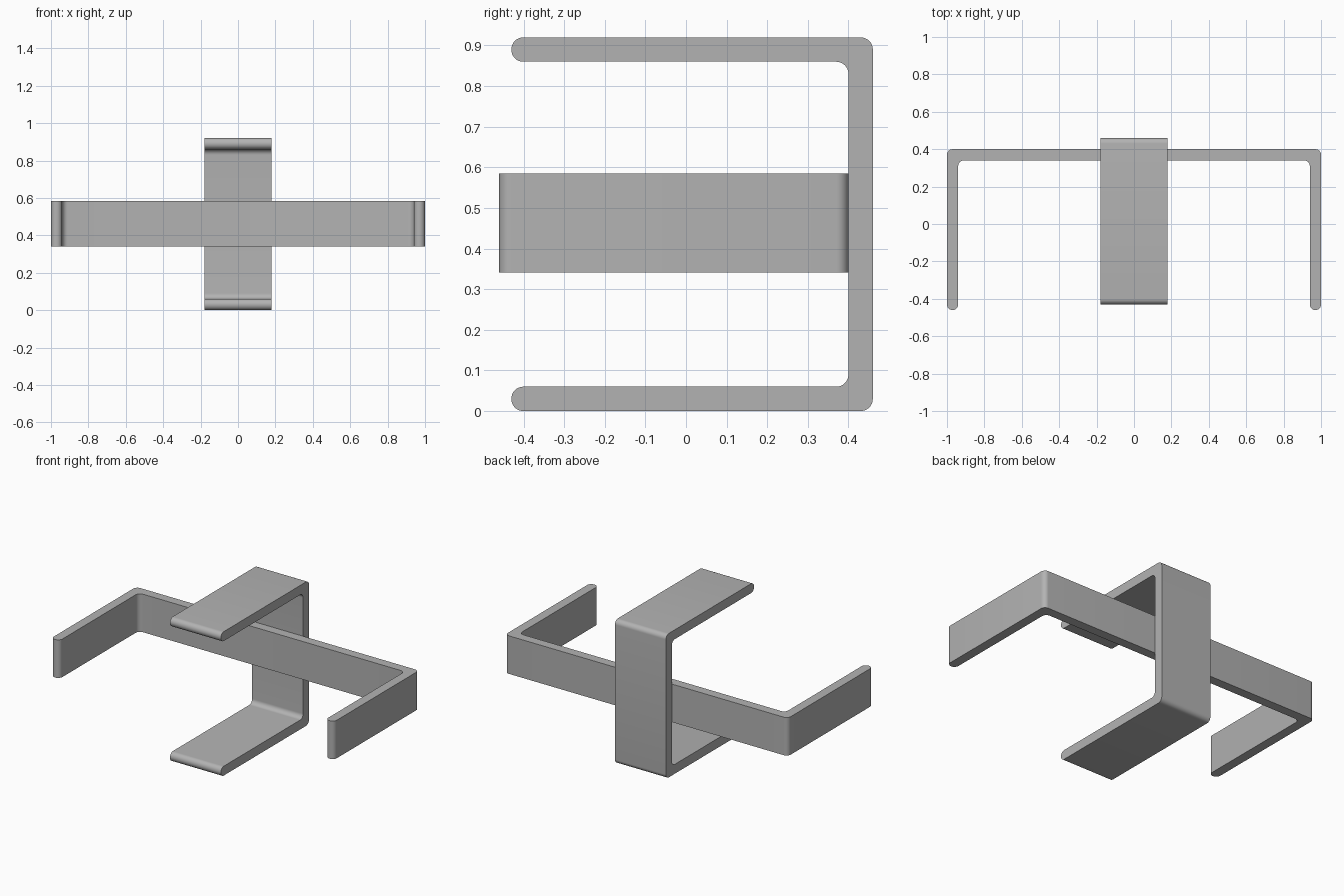
import bpy
import bmesh
import math
from mathutils import Vector, Matrix

cube = bpy.data.objects.get("Cube")
if cube:
    bpy.data.objects.remove(cube)

THICK = 0.06
STEPS = 8

grey = bpy.data.materials.new("plain_grey")
grey.use_nodes = True
grey.diffuse_color = (0.45, 0.45, 0.45, 1)
grey.node_tree.nodes["Principled BSDF"].inputs["Base Color"].default_value = grey.diffuse_color


def fillet(corners):
    """Round every right-angled corner (u, v, radius) of an outline."""
    points = []
    for i, (u, v, r) in enumerate(corners):
        p = Vector((u, v))
        to_prev = (Vector(corners[i - 1][:2]) - p).normalized()
        to_next = (Vector(corners[(i + 1) % len(corners)][:2]) - p).normalized()
        centre = p + r * (to_prev + to_next)
        for s in range(STEPS + 1):
            a = math.pi / 2 * s / STEPS
            points.append(centre - r * (math.cos(a) * to_next + math.sin(a) * to_prev))
    return points


def bracket(name, half_span, back, tip, width, matrix):
    """U-shaped strip: spans u, arms reach along v, extruded along w."""
    inner, bend, end = half_span - THICK, 0.03, 0.0295
    half = [(half_span, back, bend), (half_span, tip, end),
            (inner, tip, end), (inner, back - THICK, bend)]
    outline = half + [(-u, v, r) for u, v, r in reversed(half)]
    bm = bmesh.new()
    face = bm.faces.new([bm.verts.new((p.x, p.y, -width / 2)) for p in fillet(outline)])
    sides = bmesh.ops.extrude_face_region(bm, geom=[face], use_keep_orig=True)
    top = [g for g in sides["geom"] if isinstance(g, bmesh.types.BMVert)]
    bmesh.ops.translate(bm, verts=top, vec=(0, 0, width))
    bmesh.ops.transform(bm, matrix=matrix, verts=bm.verts)
    bmesh.ops.recalc_face_normals(bm, faces=bm.faces)
    mesh = bpy.data.meshes.new(name)
    bm.to_mesh(mesh)
    bm.free()
    mesh.materials.append(grey)
    obj = bpy.data.objects.new(name, mesh)
    bpy.context.collection.objects.link(obj)
    bpy.ops.object.select_all(action='DESELECT')
    obj.select_set(True)
    bpy.context.view_layer.objects.active = obj
    bpy.ops.object.shade_smooth_by_angle(angle=math.radians(30))


# Wide bracket lying flat, arms to the front
bracket("horizontal_bracket", 1.0, 0.40, -0.46, 0.243,
        Matrix.Translation((0, 0, 0.463)))

# Upright bracket behind it, turned a quarter about the arm direction
bracket("vertical_bracket", 0.46, 0.46, -0.43, 0.36,
        Matrix.Translation((0, 0, 0.46)) @ Matrix.Rotation(math.pi / 2, 4, 'Y'))
